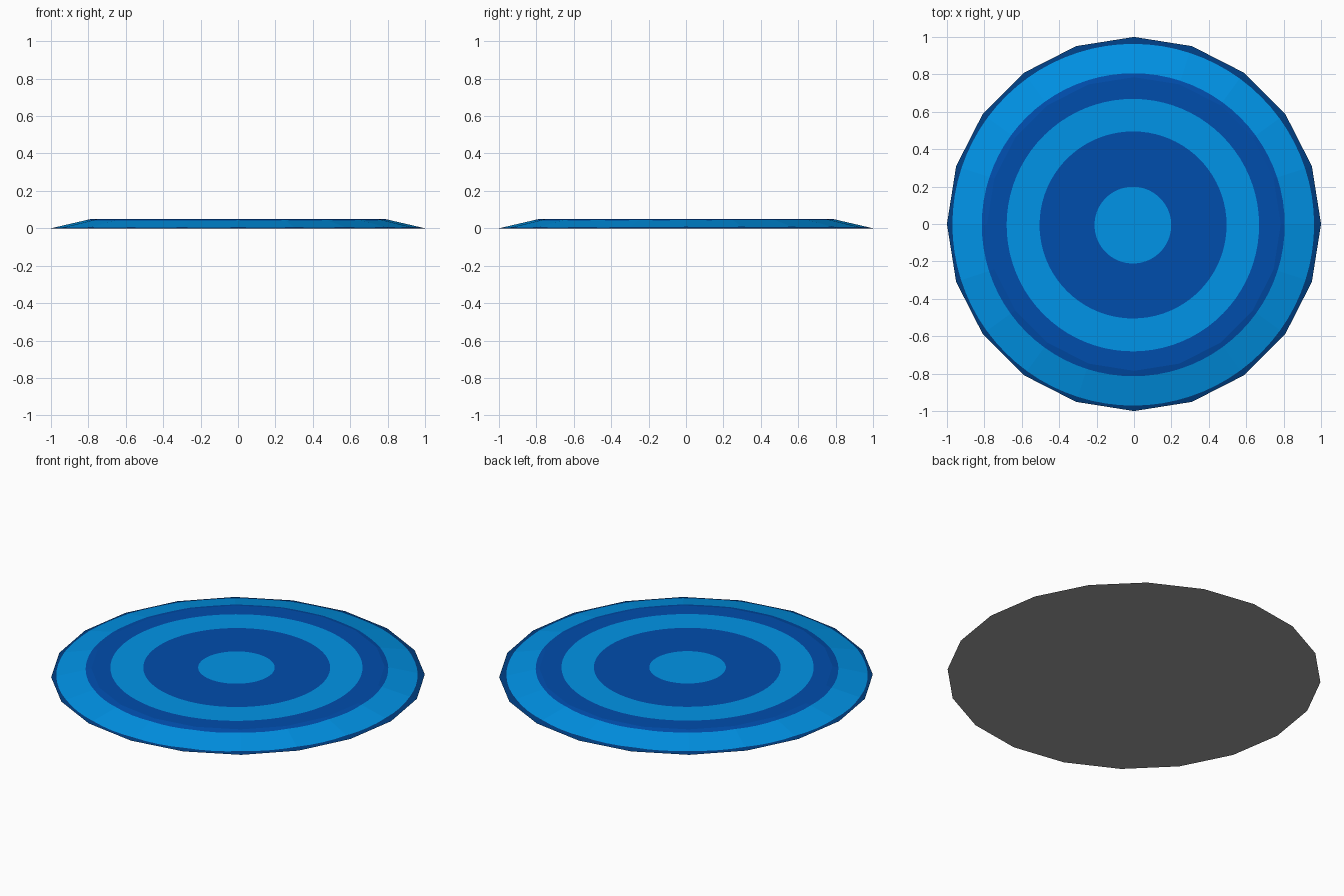
import bpy, bmesh, math

if "Cube" in bpy.data.objects:
    bpy.data.objects.remove(bpy.data.objects["Cube"])

SIDES, SEGS, H = 20, 80, 0.05
R_TOP, R_BASE = 0.785, 1.0


def material(name, rgb):
    m = bpy.data.materials.new(name)
    lin = [((c / 255 + 0.055) / 1.055) ** 2.4 if c > 10 else c / 255 / 12.92 for c in rgb]
    m.diffuse_color = (*lin, 1)
    m.use_nodes = True
    m.node_tree.nodes["Principled BSDF"].inputs["Base Color"].default_value = m.diffuse_color
    return m


light = material("light blue", (0, 148, 232))
dark = material("dark blue", (0, 77, 172))
navy = material("rim navy", (0, 62, 130))
grey = material("underside grey", (163, 163, 163))


def poly_scale(a):
    """Distance to the edge of a unit 20-sided polygon at angle a."""
    step = 2 * math.pi / SIDES
    return math.cos(step / 2) / math.cos(a % step - step / 2)


def ring(bm, r, polygon, shift=0.0):
    """Ring of points lying on the frustum surface."""
    verts = []
    for i in range(SEGS):
        a = 2 * math.pi * i / SEGS
        k = poly_scale(a)
        d = r * k if polygon else r - shift * (math.sin(a) + math.cos(a))
        t = (R_BASE - d / k) / (R_BASE - R_TOP)
        verts.append(bm.verts.new((d * math.cos(a), d * math.sin(a), H * max(0, min(1, t)))))
    return verts


def finish(bm, name, mats):
    me = bpy.data.meshes.new(name)
    bm.to_mesh(me)
    bm.free()
    for m in mats:
        me.materials.append(m)
    ob = bpy.data.objects.new(name, me)
    bpy.context.collection.objects.link(ob)
    return ob


# Striped disc: flat top, sloping rim; each band has a colour index
bm = bmesh.new()
inner = ring(bm, 0.205, False, 0.006)
bm.faces.new(inner)
bands = [(0.50, False, 0.005, 1), (0.675, False, 0.006, 0), (R_TOP, True, 0, 1),
         (0.81, False, 0.004, 1), (0.967, False, 0.004, 0), (R_BASE, True, 0, 2)]
for r, polygon, shift, mat in bands:
    outer = ring(bm, r, polygon, shift)
    for i in range(SEGS):
        j = (i + 1) % SEGS
        f = bm.faces.new((inner[i], outer[i], outer[j], inner[j]))
        f.material_index = mat
    inner = outer
finish(bm, "striped_disc", [light, dark, navy])

# Flat grey underside closing the disc
bm = bmesh.new()
base = [bm.verts.new((R_BASE * math.cos(2 * math.pi * i / SIDES),
                      R_BASE * math.sin(2 * math.pi * i / SIDES), 0)) for i in range(SIDES)]
bm.faces.new(base[::-1])
finish(bm, "underside", [grey])
